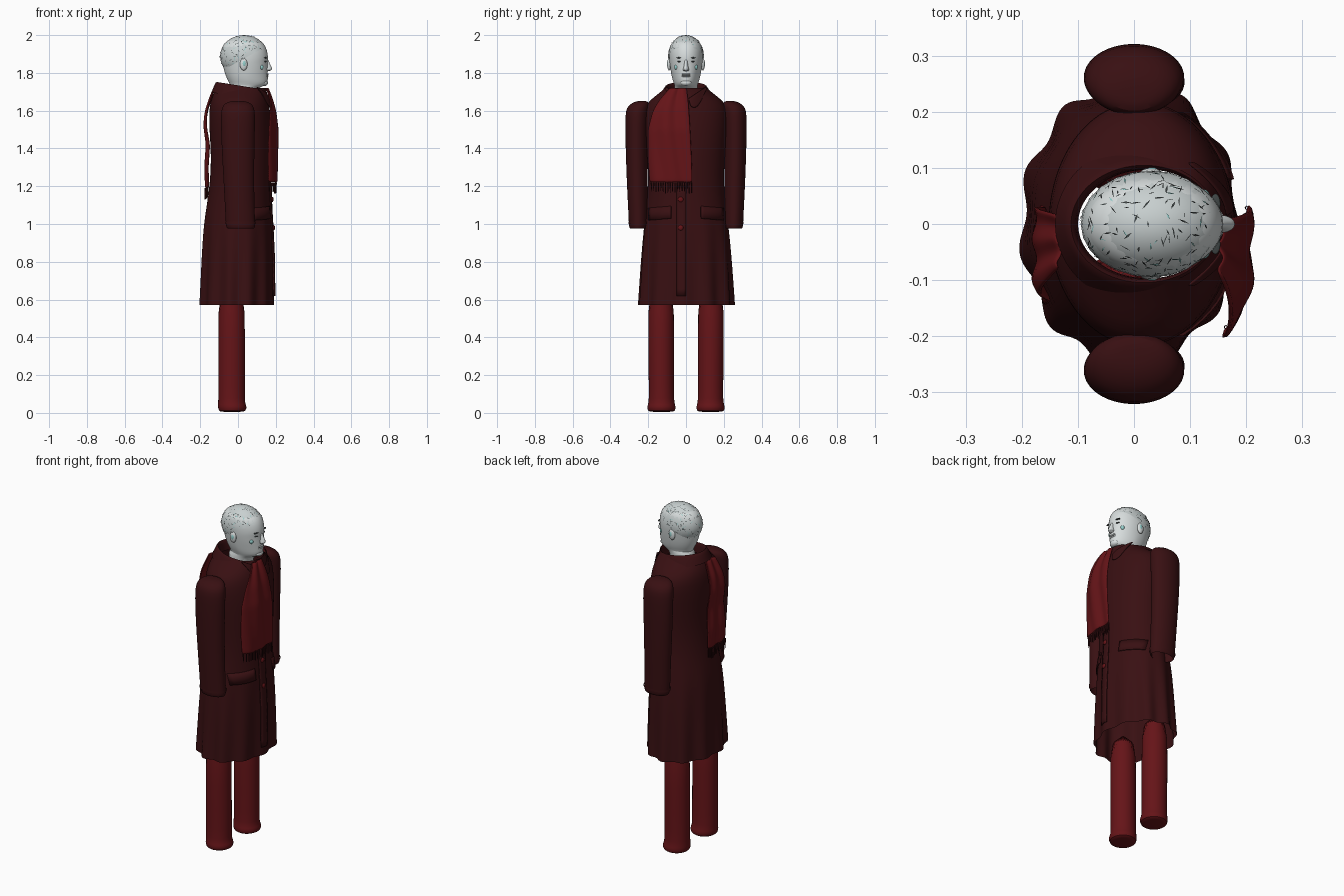
import bpy, bmesh, math, random
from mathutils import Vector

random.seed(4)
cube = bpy.data.objects.get("Cube")
if cube:
    bpy.data.objects.remove(cube)


def material(name, rgb):
    m = bpy.data.materials.new(name)
    m.use_nodes = True
    m.diffuse_color = (*rgb, 1)
    m.node_tree.nodes["Principled BSDF"].inputs["Base Color"].default_value = (*rgb, 1)
    return m


COAT = material("dark maroon wool", (0.04, 0.005, 0.006))
RED = material("deep red cloth", (0.13, 0.007, 0.009))
SKIN = material("pale grey skin", (0.68, 0.72, 0.72))
HAIR = material("light grey hair", (0.58, 0.63, 0.63))
DARK = material("charcoal", (0.05, 0.06, 0.06))
TEAL = material("pale teal", (0.3, 0.62, 0.6))


def finish(name, bm, mats, subsurf=0, thick=0, angle=50):
    bmesh.ops.recalc_face_normals(bm, faces=bm.faces)
    me = bpy.data.meshes.new(name)
    bm.to_mesh(me)
    bm.free()
    ob = bpy.data.objects.new(name, me)
    bpy.context.collection.objects.link(ob)
    for m in mats:
        me.materials.append(m)
    if thick:
        ob.modifiers.new("thickness", "SOLIDIFY").thickness = thick
    if subsurf:
        s = ob.modifiers.new("smooth", "SUBSURF")
        s.levels = s.render_levels = subsurf
    bpy.ops.object.select_all(action="DESELECT")
    ob.select_set(True)
    bpy.context.view_layer.objects.active = ob
    bpy.ops.object.shade_smooth_by_angle(angle=math.radians(angle))
    return ob


def loft(name, rings, mat, n=32, shape=None, caps=(), subsurf=1, thick=0):
    """Rings are (z, centre x, centre y, radius x, radius y)."""
    bm = bmesh.new()
    loops = []
    for z, cx, cy, rx, ry in rings:
        loop = []
        for i in range(n):
            a = math.tau * i / n
            p = Vector((cx + rx * math.cos(a), cy + ry * math.sin(a), z))
            loop.append(bm.verts.new(shape(p, a, z) if shape else p))
        loops.append(loop)
    for lo, hi in zip(loops, loops[1:]):
        for i in range(n):
            j = (i + 1) % n
            bm.faces.new((lo[i], lo[j], hi[j], hi[i]))
    for c in caps:
        bm.faces.new(loops[c])
    return finish(name, bm, [mat], subsurf, thick)


def lerp(table, z):
    for (z0, *a), (z1, *b) in zip(table, table[1:]):
        if z <= z1:
            t = max(0, (z - z0) / (z1 - z0))
            return [u + (v - u) * t for u, v in zip(a, b)]
    return table[-1][1:]


def sheet(name, mat, point, nu, nv, thick=0.008, subsurf=1):
    bm = bmesh.new()
    g = [[bm.verts.new(point(u / nu, v / nv)) for u in range(nu + 1)] for v in range(nv + 1)]
    for v in range(nv):
        for u in range(nu):
            bm.faces.new((g[v][u], g[v][u + 1], g[v + 1][u + 1], g[v + 1][u]))
    return finish(name, bm, [mat], subsurf, thick)


def ball(name, mat, loc, radii, keep=None):
    bm = bmesh.new()
    bmesh.ops.create_uvsphere(bm, u_segments=24, v_segments=16, radius=1)
    for v in bm.verts:
        v.co = Vector(loc) + Vector([c * r for c, r in zip(v.co, radii)])
    if keep:
        bmesh.ops.bisect_plane(bm, geom=bm.verts[:] + bm.edges[:] + bm.faces[:],
                               plane_co=keep[0], plane_no=keep[1], clear_inner=True)
    return finish(name, bm, [mat])


# Coat: hollow body with folds deepening towards the hem (z, back x, front x, half width)
BODY = [(0.57, -0.2, 0.185, 0.25), (0.7, -0.195, 0.185, 0.243), (0.85, -0.19, 0.185, 0.235),
        (1.0, -0.182, 0.18, 0.222), (1.1, -0.165, 0.175, 0.21), (1.2, -0.15, 0.175, 0.2),
        (1.35, -0.14, 0.18, 0.203), (1.5, -0.152, 0.18, 0.218), (1.6, -0.153, 0.17, 0.22),
        (1.65, -0.145, 0.16, 0.2), (1.69, -0.13, 0.152, 0.145), (1.72, -0.115, 0.15, 0.11)]


def fold(p, a, z):
    amp = 0.045 * max(0, min(1, (1.1 - z) / 0.5))
    s = 1 + amp * math.cos(11 * a + 0.9)
    return Vector((p.x * s, p.y * s, z))


def coat_x(y, z):
    back, front, half = lerp(BODY, z)
    c, r = (front + back) / 2, (front - back) / 2
    p = c + r * math.sqrt(max(0, 1 - (y / half) ** 2))
    a = math.atan2(y / half, (p - c) / r)
    return fold(Vector((p, y, z)), a, z).x


loft("coat_body", [(z, (f + b) / 2, 0, (f - b) / 2, h) for z, b, f, h in BODY], COAT, 88, fold)


# Collar: stand turned over into a fall, higher at the nape
def nape(p, a, z):
    return Vector((p.x, p.y, z - 0.16 * (p.x + 0.1) * (1 if z > 1.67 else 0.6)))


loft("collar", [(1.69, 0.025, 0, 0.125, 0.097), (1.74, 0.02, 0, 0.124, 0.098),
                (1.755, 0.018, 0, 0.13, 0.104), (1.74, 0.015, 0, 0.138, 0.115),
                (1.69, 0.012, 0, 0.153, 0.142)], COAT, 48, nape)

for side, s in (("left", 1), ("right", -1)):
    # Collar wing lying on the chest
    def wing(u, v, s=s):
        y = 0.012 + 0.1 * u + 0.012 * v * (1 - u)
        z = 1.665 + 0.065 * u - v * (0.012 + 0.06 * math.sin(math.pi * min(1, u * 0.9 + 0.15)))
        return (0.168 - 0.6 * u * u * 0.12 + 0.012 * v, s * y, z)
    sheet(side + "_collar_wing", COAT, wing, 6, 4, 0.006)

    # Sleeve with a rounded shoulder and open cuff
    loft(side + "_sleeve",
         [(0.975, 0.015, s * 0.253, 0.07, 0.043), (0.985, 0.014, s * 0.253, 0.078, 0.05),
          (1.02, 0.012, s * 0.253, 0.078, 0.05), (1.2, 0.005, s * 0.258, 0.08, 0.055),
          (1.4, 0.0, s * 0.262, 0.087, 0.058), (1.54, 0.0, s * 0.262, 0.091, 0.06),
          (1.6, 0.0, s * 0.258, 0.09, 0.062), (1.63, 0.0, s * 0.248, 0.08, 0.056),
          (1.648, 0.0, s * 0.236, 0.054, 0.036), (1.652, 0.0, s * 0.232, 0.02, 0.014)],
         COAT, 28, caps=(-1,))
    loft(side + "_cuff_band", [(1.0, 0.013, s * 0.253, 0.081, 0.053),
                               (1.012, 0.013, s * 0.253, 0.081, 0.053)], COAT, 28)

    # Trouser leg with a rolled, closed bottom
    loft(side + "_trouser_leg",
         [(0.005, -0.033, s * 0.13, 0.055, 0.056), (0.01, -0.03, s * 0.13, 0.073, 0.074),
          (0.035, -0.03, s * 0.13, 0.077, 0.076), (0.052, -0.034, s * 0.13, 0.071, 0.069),
          (0.09, -0.034, s * 0.13, 0.071, 0.066), (0.4, -0.034, s * 0.132, 0.071, 0.069),
          (0.68, -0.034, s * 0.132, 0.071, 0.07)], RED, 28, caps=(0, -1))

    # Pocket flap
    def flap(u, v, s=s):
        y, z = s * (0.08 + 0.12 * u), 1.03 + 0.065 * v - 0.01 * u
        return (coat_x(y, z) + 0.012 - 0.006 * v, y, z)
    sheet(side + "_pocket_flap", COAT, flap, 8, 2, 0.006, 0)

# Front placket and buttons
sheet("placket", COAT, lambda u, v: (coat_x(-0.05 + 0.05 * u, 0.62 + 0.58 * v) + 0.006,
                                     -0.05 + 0.05 * u, 0.62 + 0.58 * v), 4, 16, 0.006, 0)
for i, z in enumerate((1.13, 0.98)):
    ball(f"button_{i + 1}", RED, (coat_x(-0.028, z) + 0.008, -0.028, z), (0.007, 0.014, 0.014))

# Scarf ends: (z, x, low y, high y)
FRONT = [(1.22, 0.197, -0.19, 0.035), (1.35, 0.2, -0.2, 0.03), (1.5, 0.203, -0.2, 0.022),
         (1.6, 0.19, -0.175, 0.015), (1.66, 0.173, -0.14, 0.01), (1.72, 0.15, -0.09, 0.0)]
BACK = [(1.19, -0.17, -0.145, 0.03), (1.3, -0.175, -0.145, 0.035), (1.42, -0.166, -0.14, 0.03),
        (1.52, -0.18, -0.13, 0.03), (1.6, -0.172, -0.115, 0.025), (1.7, -0.137, -0.08, 0.015)]


def scarf(table, sign):
    def point(u, v):
        z = table[0][0] + (table[-1][0] - table[0][0]) * v
        x, lo, hi = lerp(table, z)
        y = lo + (hi - lo) * u
        bend = 5 * max(0, abs(y + 0.04) - 0.06) ** 2
        return Vector((x - sign * bend + 0.005 * math.sin(u * 14 + v * 3), y, z))
    return point


for name, table, sign in (("front", FRONT, 1), ("back", BACK, -1)):
    shape = scarf(table, sign)
    sheet(name + "_scarf_end", RED, shape, 14, 18)
    bm = bmesh.new()
    for i in range(18):
        p = shape((i + 0.5) / 18, 0)
        drop = random.uniform(0.045, 0.06)
        r = bmesh.ops.create_cone(bm, segments=5, radius1=0.002, radius2=0.004, depth=drop)
        for v in r["verts"]:
            v.co += p - Vector((0, 0, drop / 2))
    finish(name + "_scarf_fringe", bm, [COAT])


# Head: lofted skull and jaw, slightly squared cheeks
def skull(p, a, z):
    jaw = max(0, 1 - abs(z - 1.765) / 0.05)
    return Vector((p.x, p.y * (1 - 0.2 * jaw * max(0, math.cos(a))), z))


loft("head", [(1.67, 0.02, 0, 0.068, 0.06), (1.722, 0.025, 0, 0.075, 0.062),
              (1.732, 0.055, 0, 0.092, 0.058), (1.75, 0.055, 0, 0.104, 0.068),
              (1.785, 0.046, 0, 0.112, 0.077), (1.825, 0.04, 0, 0.117, 0.083),
              (1.86, 0.036, 0, 0.12, 0.088), (1.875, 0.036, 0, 0.125, 0.089),
              (1.92, 0.033, 0, 0.122, 0.09), (1.955, 0.031, 0, 0.108, 0.08),
              (1.98, 0.03, 0, 0.075, 0.055), (1.99, 0.03, 0, 0.03, 0.02)], SKIN, 40, skull, (-1,))
loft("nose", [(1.808, 0.155, 0, 0.01, 0.012), (1.815, 0.158, 0, 0.022, 0.018),
              (1.825, 0.157, 0, 0.026, 0.014), (1.85, 0.151, 0, 0.017, 0.009),
              (1.875, 0.15, 0, 0.01, 0.009)], SKIN, 12, caps=(0, -1))
for i, z in enumerate((1.783, 1.793)):
    ball(("lower_lip", "upper_lip")[i], SKIN, (0.15, 0, z), (0.012, 0.024, 0.006))
ball("mouth_line", DARK, (0.154, 0, 1.788), (0.006, 0.022, 0.0015))
ball("chin", SKIN, (0.138, 0, 1.748), (0.021, 0.03, 0.018))
for side, s in (("left", 1), ("right", -1)):
    ball(side + "_eye", DARK, (0.143, s * 0.034, 1.86), (0.009, 0.012, 0.004))
    ball(side + "_eyebrow", DARK, (0.145, s * 0.036, 1.88), (0.009, 0.018, 0.003))
    ball(side + "_cheek", TEAL, (0.123, s * 0.05, 1.83), (0.012, 0.012, 0.014))
    ball(side + "_ear", SKIN, (0.03, s * 0.089, 1.845), (0.02, 0.011, 0.032))
    ball(side + "_ear_hollow", TEAL, (0.032, s * 0.096, 1.848), (0.01, 0.005, 0.016))

# Hair: cap cut along a sloping hairline, covered with short flat strands
C, R = Vector((0.032, 0, 1.888)), Vector((0.127, 0.095, 0.112))
LINE = (Vector((0.14, 0, 1.935)), Vector((-0.55, 0, 1)).normalized())
ball("hair", HAIR, C, R, LINE)
bm = bmesh.new()
made = 0
while made < 230:
    d = Vector([random.gauss(0, 1) for _ in range(3)]).normalized()
    p = C + Vector([a * b for a, b in zip(d, R)])
    if (p - LINE[0]).dot(LINE[1]) < 0.004:
        continue
    n = Vector([a / b for a, b in zip(d, R)]).normalized()
    along = n.cross(Vector([random.gauss(0, 1) for _ in range(3)])).normalized()
    across = n.cross(along) * random.uniform(0.0008, 0.002)
    along *= random.uniform(0.005, 0.012)
    p += n * 0.002
    f = bm.faces.new([bm.verts.new(q) for q in (p - along, p + across, p + along, p - across)])
    f.material_index = int(made % 5 == 0)
    made += 1
finish("hair_strands", bm, [DARK, TEAL])
